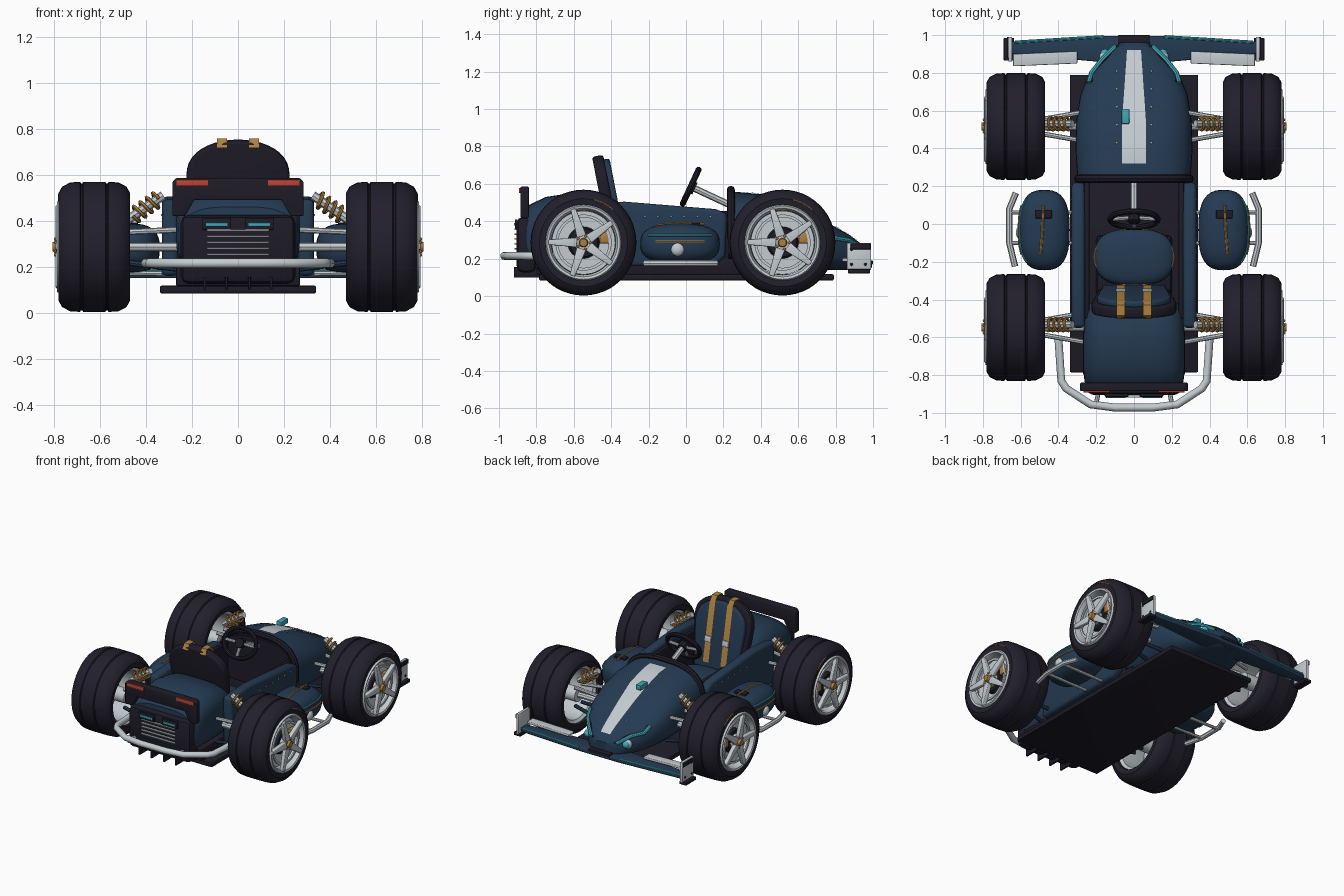
import bpy, bmesh, math
from math import sin, cos, pi, radians
from mathutils import Matrix, Vector

old = bpy.data.objects.get("Cube")
if old:
    bpy.data.objects.remove(old)

made = []


def material(name, r, g, b):
    m = bpy.data.materials.new(name)
    m.use_nodes = True
    m.diffuse_color = (r, g, b, 1)
    m.node_tree.nodes["Principled BSDF"].inputs["Base Color"].default_value = (r, g, b, 1)
    return m


NAVY = material("navy paint", .018, .043, .085)
BLACK = material("black trim", .013, .011, .02)
RUBBER = material("tyre rubber", .016, .014, .025)
SILVER = material("pale silver", .55, .6, .63)
GOLD = material("gold", .42, .22, .05)
TEAL = material("teal", .05, .4, .48)
RED = material("red lamp", .5, .06, .035)


def place(name, mesh, mat):
    mesh.materials.clear()
    mesh.materials.append(mat)
    ob = bpy.data.objects.new(name, mesh)
    bpy.context.collection.objects.link(ob)
    made.append(ob)
    return ob


def finish(name, bm, mat, bevel=0, segments=3, matrix=None):
    bmesh.ops.recalc_face_normals(bm, faces=bm.faces[:])
    if bevel:
        edges = [e for e in bm.edges if e.calc_face_angle(0) > radians(30)]
        bmesh.ops.bevel(bm, geom=edges, offset=bevel, segments=segments, affect='EDGES', profile=.5)
    if matrix:
        bm.transform(matrix)
    mesh = bpy.data.meshes.new(name)
    bm.to_mesh(mesh)
    bm.free()
    return place(name, mesh, mat)


def box(name, lo, hi, mat, bevel=.008, matrix=None):
    bm = bmesh.new()
    bmesh.ops.create_cube(bm, size=1)
    lo, hi = Vector(lo), Vector(hi)
    for v in bm.verts:
        v.co = Vector([(a + b) / 2 + c * abs(b - a) for a, b, c in zip(lo, hi, v.co)])
    return finish(name, bm, mat, bevel, 2, matrix)


def prism(name, outline, axis, lo, hi, mat, bevel=.01, matrix=None):
    """Extrude a flat outline along one axis."""
    bm = bmesh.new()
    verts = []
    for p in outline:
        co = list(p)
        co.insert(axis, lo)
        verts.append(bm.verts.new(co))
    face = bm.faces.new(verts)
    new = bmesh.ops.extrude_face_region(bm, geom=[face])["geom"]
    for v in new:
        if isinstance(v, bmesh.types.BMVert):
            v.co[axis] = hi
    return finish(name, bm, mat, bevel, 3, matrix)


def bridge(name, rings, mat, closed=True, caps=True, loop=False):
    """Skin a list of rings of points."""
    bm = bmesh.new()
    rows = [[bm.verts.new(p) for p in ring] for ring in rings]
    n = len(rows[0])
    for a, b in list(zip(rows, rows[1:])) + ([(rows[-1], rows[0])] if loop else []):
        for i in range(n if closed else n - 1):
            j = (i + 1) % n
            bm.faces.new((a[i], a[j], b[j], b[i]))
    if caps:
        bm.faces.new(rows[0])
        bm.faces.new(rows[-1])
    return finish(name, bm, mat)


def tube(name, points, radius, mat, cyclic=False, sides=2):
    cu = bpy.data.curves.new(name, 'CURVE')
    cu.dimensions = '3D'
    cu.bevel_depth, cu.bevel_resolution, cu.use_fill_caps = radius, sides, True
    sp = cu.splines.new('POLY')
    sp.points.add(len(points) - 1)
    for p, co in zip(sp.points, points):
        p.co = (*co, 1)
    sp.use_cyclic_u = cyclic
    tmp = bpy.data.objects.new(name + " path", cu)
    mesh = bpy.data.meshes.new_from_object(tmp)
    bpy.data.objects.remove(tmp)
    return place(name, mesh, mat)


def blob(name, centre, size, mat, power=1.0):
    bm = bmesh.new()
    bmesh.ops.create_uvsphere(bm, u_segments=32, v_segments=18, radius=1)
    for v in bm.verts:
        v.co = Vector([c + r * math.copysign(abs(k) ** power, k) for c, r, k in zip(centre, size, v.co)])
    return finish(name, bm, mat)


def lathe(name, profile, mat, x0, y, z, side, loop=True):
    """Turn (offset, radius) points about the wheel axle."""
    turns = [2 * pi * i / 48 for i in range(48)]
    rings = [[(side * (x0 + dx), y + r * cos(a), z + r * sin(a)) for a in turns] for dx, r in profile]
    return bridge(name, rings, mat, caps=not loop, loop=loop)


def lerp_table(table, y):
    for a, b in zip(table, table[1:]):
        if y <= b[0]:
            t = max(0, (y - a[0]) / (b[0] - a[0]))
            return [p + (q - p) * t for p, q in zip(a, b)][1:]
    return table[-1][1:]


def section(y, w, top, bottom, angles, power=.75):
    mid, h = (top + bottom) / 2, (top - bottom) / 2
    def curve(k):
        return math.copysign(abs(k) ** power, k)
    return [(w * curve(cos(a)), y, mid + h * curve(sin(a))) for a in angles]


FULL = [2 * pi * i / 40 for i in range(40)]

# Nose shell: y, half width, top height
NOSE = [(.24, .3, .56), (.4, .31, .545), (.55, .305, .5), (.68, .285, .435), (.78, .245, .38),
        (.87, .185, .33), (.93, .125, .285), (.96, .07, .25)]
BASE = .14


def nose_top(x, y, lift=.004):
    w, top = lerp_table(NOSE, y)
    mid = (top + BASE) / 2
    return (x, y, mid + (top - mid) * (1 - min(1, abs(x / w)) ** (2 / .75)) ** (.75 / 2) + lift)


bridge("nose_shell", [section(y, w, t, BASE, FULL) for y, w, t in NOSE], NAVY)
rows = [.32 + .6 * i / 16 for i in range(17)]
bridge("nose_stripe", [[nose_top(k * (.035 + .028 * min(1, (.95 - y) / .4)), y) for k in (-1, -.5, 0, .5, 1)]
                       for y in rows], SILVER, closed=False, caps=False)
arc = [radians(-8 + 196 * i / 24) for i in range(25)]
tube("cowl_trim", section(.24, .295, .568, BASE, arc), .022, BLACK)
bridge("dashboard", [section(y, .285, .54, BASE, FULL) for y in (.225, .245)], BLACK)
box("nose_fin", (-.065, .53, .5), (-.025, .61, .535), TEAL, .004)
for s in (1, -1):
    edge = [nose_top(s * x, y, .012) for x, y in ((.24, .75), (.225, .8), (.17, .87), (.1, .94))]
    tube("nose_canard", edge, .013, TEAL)
    tube("canard_seal", [(x - s * .018, y, z) for x, y, z in edge], .008, BLACK)
    blob("headlight_rim", (s * .15, .885, .245), (.034, .03, .034), SILVER)
    blob("headlight", (s * .153, .9, .245), (.026, .026, .026), TEAL)
    for i in range(5):
        blob("nose_rivet", nose_top(s * .092, .43 + .095 * i), (.006, .006, .004), SILVER)

# Floor, tub and diffuser
box("floor_plate", (-.34, -.785, .083), (.34, .79, .117), BLACK)
box("cockpit_tub", (-.27, -.8, .115), (.27, .3, .2), BLACK)
for x in (-.145, -.05, .05, .145):
    box("diffuser_fin", (x - .006, -.92, .1), (x + .006, -.5, .155), BLACK, .002)

# Cockpit sides
PANEL = [(-.55, .16), (-.55, .49), (-.33, .505), (.16, .465), (.22, .44), (.21, .21), (.15, .16)]
for s in (1, -1):
    prism("side_panel", PANEL, 0, s * .26, s * .33, NAVY, .022)
    box("cockpit_lining", (s * .235, -.5, .18), (s * .265, .23, .455), BLACK)
    for i in range(6):
        blob("side_rivet", (s * .331, -.22 + .07 * i, .425), (.004, .005, .005), SILVER)

# Rear deck, tail and lamps
DECK = [(-.86, .245, .46), (-.835, .262, .49), (-.75, .27, .53), (-.62, .27, .55), (-.48, .262, .53), (-.42, .25, .49)]
bridge("rear_deck", [section(y, w, t, .16, FULL, .6) for y, w, t in DECK], NAVY)
box("tail_panel", (-.25, -.905, .125), (.25, -.8, .425), BLACK, .035)
prism("lamp_bar", [(-.285, .42), (-.285, .57), (-.27, .585), (.27, .585), (.285, .57), (.285, .42), (.23, .42),
                   (.19, .49), (-.19, .49), (-.23, .42)], 1, -.885, -.84, BLACK, .006)
for s in (1, -1):
    box("tail_lamp", (s * .13, -.893, .55), (s * .268, -.88, .578), RED, .003)
    box("tail_slot_frame", (s * .03, -.915, .36), (s * .155, -.9, .41), BLACK, .004)
    box("tail_slot", (s * .045, -.92, .377), (s * .14, -.91, .391), TEAL, .002)
for i in range(5):
    box("grille_bar", (-.135, -.918, .25 + .026 * i), (.135, -.9, .258 + .026 * i), SILVER, .002)
half = [(.4, -.61), (.385, -.83), (.36, -.87), (.23, -.955), (.1, -.972)]
tube("rear_bumper", [(x, y, .215) for x, y in half] + [(-x, y, .215) for x, y in half[::-1]], .021, SILVER, sides=4)
for s in (1, -1):
    tube("bumper_stay", [(s * .2, -.95, .215), (s * .18, -.85, .2)], .012, SILVER)

# Seat
LEAN = Matrix.Translation((0, -.345, .25)) @ Matrix.Rotation(radians(11), 4, 'X')


def back_outline(w, low, high):
    arch = [(w * cos(a), high - .17 + .17 * sin(a) ** .8) for a in [pi * i / 20 for i in range(21)]]
    return arch + [(-w * .85, low), (w * .85, low)]


prism("seat_shell", back_outline(.225, 0, .515), 1, -.06, .0, BLACK, .014, LEAN)
prism("back_cushion", back_outline(.195, .02, .49), 1, -.01, .03, NAVY, .014, LEAN)
for s in (1, -1):
    strap = [(s * .07, y, z) for y, z in ((.034, .06), (.034, .47), (.015, .515), (-.04, .525), (-.066, .49))]
    bridge("harness_strap", [[LEAN @ Vector((x + k, y, z)) for k in (-.022, .022)] for x, y, z in strap],
           GOLD, closed=False, caps=False)
    box("strap_buckle", (s * .07 - .026, .03, .2), (s * .07 + .026, .044, .24), SILVER, .003, LEAN)
blob("seat_cushion", (0, -.175, .26), (.21, .15, .06), NAVY, .75)
tube("cushion_piping", [(.21 * cos(a), -.175 + .148 * sin(a), .275) for a in FULL], .007, GOLD, True)
box("seat_base", (-.2, -.38, .18), (.2, -.06, .24), BLACK, .02)

# Steering
TILT = Matrix.Translation((0, .025, .585)) @ Matrix.Rotation(radians(65), 4, 'X')
tube("steering_rim", [TILT @ Vector((.125 * cos(a), .1 * sin(a), 0)) for a in FULL], .016, BLACK, True, 3)
for a in (0, pi, -pi / 2):
    tube("steering_spoke", [TILT @ Vector(p) for p in ((0, 0, -.01), (.12 * cos(a), .095 * sin(a), 0))], .011, SILVER)
tube("steering_hub", [TILT @ Vector((0, 0, z)) for z in (-.025, .015)], .034, BLACK)
tube("steering_column", [TILT @ Vector((0, 0, z)) for z in (-.02, -.25)], .018, SILVER)

# Side pods and guard rails
POD, SIZE, POW = (.475, -.032, .28), (.135, .213, .108), .75


def pod_side(y, z):
    v, w = abs((y - POD[1]) / SIZE[1]), abs((z - POD[2]) / SIZE[2])
    return POD[0] + SIZE[0] * max(0, 1 - v ** (2 / POW) - w ** (2 / POW)) ** (POW / 2)


for s in (1, -1):
    blob("side_pod", (s * POD[0], POD[1], POD[2]), SIZE, NAVY, POW)
    for name, z, reach, mat in (("pod_teal_line", .325, .17, TEAL), ("pod_gold_line", .292, .13, GOLD)):
        ys = [POD[1] + reach * (i / 8 - 1) for i in range(17)]
        tube(name, [(s * pod_side(y, z), y, z) for y in ys], .006, mat)
    blob("pod_cap", (s * .6, -.045, .25), (.025, .036, .036), SILVER)
    box("pod_vent", (s * .435, .03, .375), (s * .525, .075, .392), BLACK, .004)
    tube("pod_top_trim", [(s * .495, -.16, .378), (s * .485, -.03, .39), (s * .48, .1, .385)], .007, GOLD)
    tube("guard_rail", [(s * x, y, .175) for x, y in ((.625, .165), (.66, .08), (.66, -.1), (.63, -.225))], .017, SILVER)
    for y in (-.1, .06):
        tube("guard_stay", [(s * .655, y, .175), (s * .33, y, .17)], .011, SILVER)

# Front wing
prism("front_wing", [(-.65, .9), (-.65, .965), (-.16, .995), (.16, .995), (.65, .965), (.65, .9), (.2, .86), (-.2, .86)],
      2, .15, .18, NAVY, .008)
box("wing_centre", (-.085, .95, .17), (.085, 1, .19), BLACK, .004)
for s in (1, -1):
    tube("wing_edge", [(s * .16, .992, .178), (s * .63, .963, .178)], .008, TEAL)
    prism("wing_flap", [(s * .3, .85), (s * .3, .915), (s * .64, .9), (s * .64, .835)], 2, .185, .203, SILVER, .005)
    box("end_plate", (s * .645, .86, .14), (s * .665, .99, .285), SILVER, .004)
    box("end_plate_foot", (s * .635, .865, .122), (s * .69, .985, .145), BLACK, .005)
    box("end_plate_edge", (s * .663, .88, .25), (s * .672, .99, .28), BLACK, .003)
    for y, z in ((.885, .17), (.885, .25), (.96, .17)):
        blob("plate_screw", (s * .667, y, z), (.004, .008, .008), BLACK)

# Wheels and suspension
TYRE = [(-.12, .19), (-.15, .2), (-.155, .235), (-.14, .262), (-.105, .28), (-.062, .283), (-.058, .276), (-.052, .276),
        (-.048, .283)]
TYRE += [(-x, r) for x, r in TYRE[::-1]]
RIM = [(-.13, .19), (-.14, .203), (.15, .203), (.162, .196), (.158, .183), (.13, .172), (-.12, .175)]
CX, CZ = .625, .286
for s in (1, -1):
    for y in (.516, -.548):
        lathe("tyre", TYRE, RUBBER, CX, y, CZ, s)
        lathe("wheel_rim", RIM, SILVER, CX, y, CZ, s)
        lathe("rim_inner_ring", [(.135, .15), (.145, .15), (.145, .135), (.135, .135)], SILVER, CX, y, CZ, s)
        lathe("brake_disc", [(.06, .17), (.1, .17)], SILVER, CX, y, CZ, s, False)
        lathe("disc_bell", [(.1, .085), (.125, .075)], BLACK, CX, y, CZ, s, False)
        lathe("hub", [(-.13, .05), (.155, .05), (.165, .042)], SILVER, CX, y, CZ, s, False)
        lathe("hub_nut", [(.16, .026), (.182, .02)], GOLD, CX, y, CZ, s, False)
        box("brake_caliper", (s * .72, y + .085, CZ - .005), (s * .765, y + .14, CZ + .06), GOLD, .008)
        for i in range(5):
            spin = Matrix.Translation((s * CX, y, CZ)) @ Matrix.Rotation(2 * pi * i / 5 + .3, 4, 'X')
            prism("wheel_spoke", [(-.026, .035), (-.014, .187), (.014, .187), (.026, .035)], 0,
                  s * .14, s * .168, SILVER, .005, spin)
            blob("wheel_bolt", spin @ Vector((s * .17, .036 * sin(.63), .036 * cos(.63))), (.006, .007, .007), GOLD)
        mark = [radians(48 + 4 * i) for i in range(8)]
        tube("tyre_mark", [(s * .778, y + .236 * cos(a), CZ + .236 * sin(a)) for a in mark], .004, GOLD)
        # Wishbones, axle, damper and spring
        for dy in (.06, -.06):
            tube("upper_arm", [(s * .26, y + dy * 1.3, .36), (s * .5, y + dy * .6, .35)], .013, SILVER)
            tube("lower_arm", [(s * .26, y + dy * 1.3, .19), (s * .5, y + dy * .6, .22)], .013, NAVY)
        tube("axle", [(s * .2, y, CZ), (s * .52, y, CZ)], .02, SILVER)
        a, b = Vector((s * .325, y + .015, .51)), Vector((s * .485, y + .015, .4))
        tube("damper", [a, b], .02, SILVER)
        turn = (b - a).to_track_quat('Z', 'Y')
        coil = [a.lerp(b, .12 + .7 * i / 48) + turn @ Vector((.034 * cos(i * pi / 6), .034 * sin(i * pi / 6), 0))
                for i in range(49)]
        tube("spring", coil, .008, GOLD, sides=1)

# Smooth shading with crisp edges
bpy.ops.object.select_all(action='DESELECT')
for ob in made:
    ob.select_set(True)
bpy.context.view_layer.objects.active = made[0]
bpy.ops.object.shade_smooth_by_angle(angle=radians(35))
